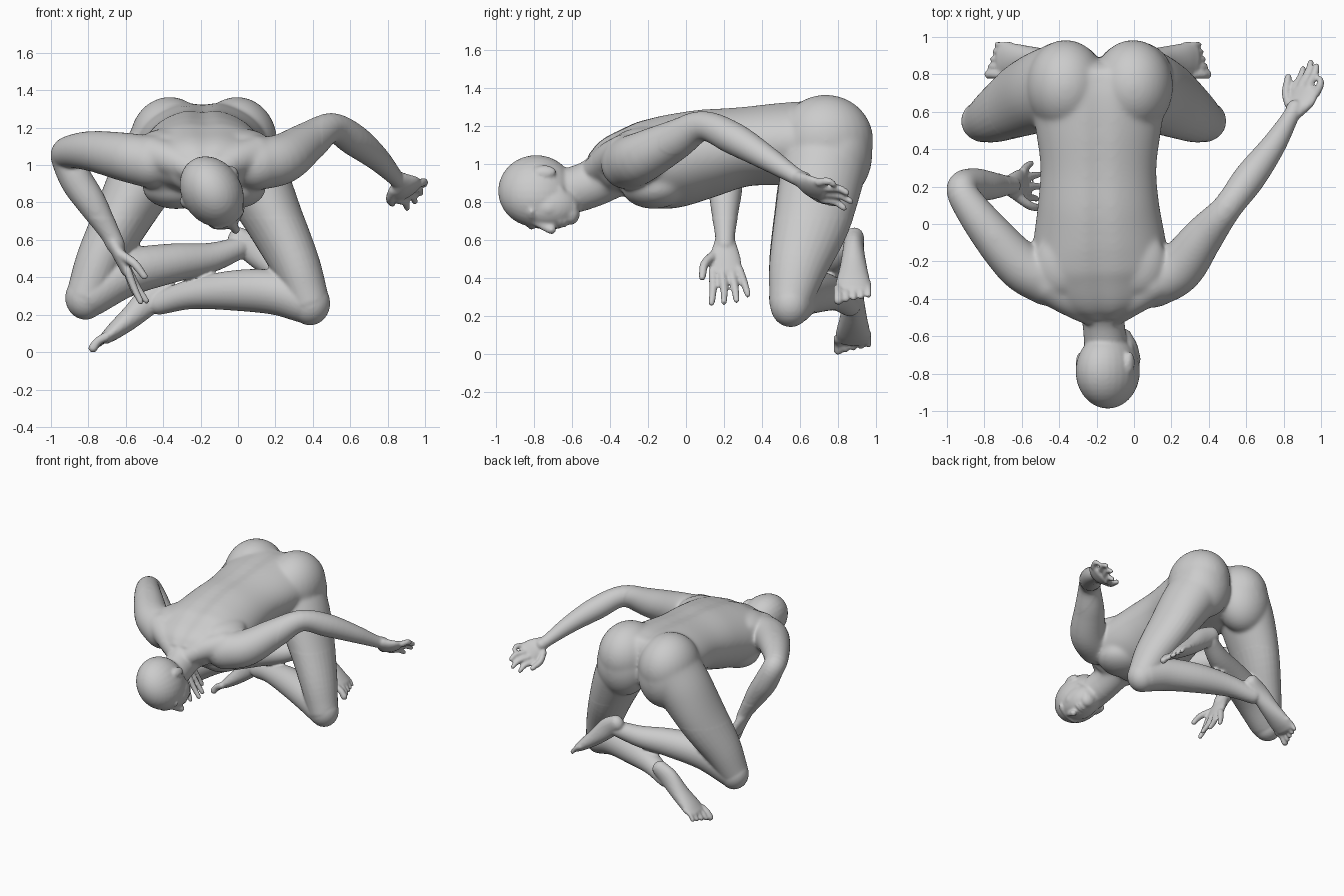
import bpy, bmesh, math
from mathutils import Vector, Matrix

bm = bmesh.new()
X, Y, Z = Vector((1, 0, 0)), Vector((0, 1, 0)), Vector((0, 0, 1))


def catmull(pts, steps):
    p = [Vector(q) for q in pts]
    p = [p[0] * 2 - p[1]] + p + [p[-1] * 2 - p[-2]]
    out = []
    for i in range(1, len(p) - 2):
        a, b, c, d = p[i - 1:i + 3]
        for s in range(steps):
            t = s / steps
            out.append(0.5 * (2 * b + (c - a) * t + (2 * a - 5 * b + 4 * c - d) * t * t
                              + (3 * b - a - 3 * c + d) * t ** 3))
    return out + [p[-2]]


def loft(pts, ref, cap=1.0, groove=0.0, steps=5, n=28):
    """Elliptical tube through (x, y, z, ra, rb) with rounded ends; ra lies along ref."""
    pts = [tuple(q) if len(q) == 5 else (*q, q[3]) for q in pts]
    P = catmull([Vector(q) for q in pts], steps)
    C = [Vector(q[:3]) for q in P]
    T = [(C[min(i + 1, len(C) - 1)] - C[max(i - 1, 0)]).normalized() for i in range(len(C))]
    rows = [(C[i], T[i], P[i][3], P[i][4]) for i in range(len(C))]
    angs = [math.radians(a) for a in (22, 45, 65, 82)]
    for end, sgn in ((0, -1), (-1, 1)):
        c, t, ra, rb = C[end], T[end], P[end][3], P[end][4]
        h = min(ra, rb) * cap
        extra = [(c + t * sgn * h * math.sin(a), t, ra * math.cos(a), rb * math.cos(a)) for a in angs]
        rows = extra[::-1] + rows if sgn < 0 else rows + extra
    rings = []
    for c, t, ra, rb in rows:
        A = (ref - t * ref.dot(t)).normalized()
        B = t.cross(A)
        ring = []
        for k in range(n):
            w = 2 * math.pi * k / n
            dent = 1 - groove * math.exp(-((w - math.pi / 2) / 0.16) ** 2)
            ring.append(bm.verts.new(c + A * ra * math.cos(w) + B * rb * dent * math.sin(w)))
        rings.append(ring)
    for r0, r1 in zip(rings, rings[1:]):
        for k in range(n):
            bm.faces.new((r0[k], r0[(k + 1) % n], r1[(k + 1) % n], r1[k]))
    bm.faces.new(rings[0][::-1])
    bm.faces.new(rings[-1])


def blob(c, r, axes=(X, Y, Z)):
    rot = Matrix(axes).transposed().to_4x4()
    m = Matrix.Translation(Vector(c)) @ rot @ Matrix.Diagonal((*r, 1))
    bmesh.ops.create_uvsphere(bm, u_segments=28, v_segments=18, radius=1, matrix=m)


def fingers(roots, tips, bend, r=0.021):
    for a, b in zip(roots, tips):
        a, b = Vector(a), Vector(b)
        mid = (a + b) / 2 + Vector(bend)
        loft([(*a, r * 1.1), (*mid, r), (*b, r * 0.8)], Vector((0.3, 0.2, 0.9)), n=12, steps=3)


# torso with spine groove
loft([(-.19, .80, 1.13, .34, .20), (-.19, .68, 1.125, .36, .22), (-.19, .5, 1.115, .335, .22),
      (-.19, .3, 1.10, .31, .213), (-.19, .1, 1.065, .325, .238), (-.185, -.1, 1.02, .355, .25),
      (-.18, -.25, 1.01, .365, .223), (-.175, -.36, 1.0, .31, .17), (-.17, -.44, .96, .20, .13)],
     X, cap=.4, groove=.08, n=60)
for s in (-1, 1):
    blob((-.185 + s * .18, .735, 1.13), (.215, .25, .24))           # buttock
    blob((-.185 + s * .185, .80, 1.06), (.205, .18, .24))           # lower buttock
    blob((-.18 + s * .15, -.17, .885), (.18, .17, .115))            # chest muscle
    blob((-.18 + s * .2, -.2, 1.12), (.15, .18, .08))               # shoulder blade
    loft([(-.165 + s * .05, -.48, .97, .07), (-.18 + s * .17, -.40, 1.03, .09),
          (-.18 + s * .28, -.32, 1.06, .105)], Z)                   # neck-to-shoulder muscle

# neck
loft([(-.17, -.38, .97, .15, .14), (-.165, -.5, .90, .115, .125), (-.15, -.66, .85, .115, .12)], X)

# head, turned to its left: face, left and up axes
f, u = Vector((.53, 0, -.848)), Vector((0, -1, 0))
l = u.cross(f)
hc = Vector((-.135, -.782, .855))


def H(a, b, c):
    return hc + f * a + l * b + u * c


ax = (f, l, u)
blob(H(-.01, 0, .005), (.20, .16, .20), ax)                         # skull
blob(H(.08, 0, -.06), (.13, .122, .168), ax)                        # face
blob(H(.125, 0, -.175), (.065, .06, .05), ax)                       # chin
blob(H(.165, 0, .03), (.03, .095, .03), ax)                         # brow
loft([(*H(.185, 0, .01), .018), (*H(.22, 0, -.05), .021), (*H(.23, 0, -.075), .025)], l, n=14)  # nose
blob(H(.19, 0, -.122), (.022, .042, .012), ax)                      # upper lip
blob(H(.185, 0, -.145), (.022, .036, .012), ax)                     # lower lip
for s in (-1, 1):
    blob(H(.13, s * .07, -.06), (.05, .04, .045), ax)               # cheek
    blob(H(.157, s * .055, -.008), (.022, .026, .014), ax)          # eye
    loft([(*H(.045, s * .09, -.11), .035), (*H(.115, s * .035, -.18), .035)], u)   # jaw
    blob(H(-.035, s * .155, -.04), (.036, .022, .06), ax)           # ear


# leg: thigh, shin, foot and toes; m maps from the model's left leg to the other
def leg(side):
    def m(x, y, z, *r):
        if side > 0:
            return (x, y, z, *r)
        return (-.40 - x * 1.08, y, z + .03, *r)
    loft([m(.0, .74, 1.08, .19, .23), m(.09, .71, .92, .185, .22), m(.20, .66, .70, .155, .20),
          m(.31, .59, .47, .13, .155), m(.375, .55, .29, .11, .115)], X)
    blob(m(.385, .55, .267), (.108, .108, .118))
    shin = ([(.36, .56, .275, .115), (.2, .61, .325, .12), (-.02, .70, .335, .108),
             (-.25, .79, .315, .08), (-.42, .86, .265, .06)] if side > 0 else
            [(-.79, .55, .31, .115), (-.6, .61, .425, .124), (-.36, .70, .48, .106),
             (-.15, .79, .51, .08), (0, .865, .56, .06)])
    loft(shin, Y)

    def g(x, y, z, *r):
        return (x, y, z, *r) if side < 0 else (-.385 - x, y, z - .262, *r)
    loft([g(.0, .885, .615, .052, .062), g(.08, .88, .555, .056, .076), g(.18, .88, .46, .072, .062),
          g(.27, .878, .385, .09, .047), g(.32, .875, .345, .09, .034)], Y)
    for i in range(5):
        y, r = .80 + i * .04, (.026, .019, .018, .017, .016)[i]
        k = .011 * i
        loft([g(.32 - k, y, .35 + k * .6, r), g(.365 - k, y, .325 + k * .6, r * .9),
              g(.39 - k, y, .29 + k * .6, r)], Y, n=12)


leg(1)
leg(-1)

# left arm (raised back) and hand
loft([(.10, -.31, 1.01, .14), (.24, -.235, 1.04, .135), (.375, -.06, 1.13, .108),
      (.50, .09, 1.205, .079), (.62, .25, 1.14, .085), (.745, .42, 1.04, .066),
      (.835, .57, .945, .045), (.86, .62, .92, .045)], Z)
loft([(.865, .60, .925, .05, .036), (.895, .65, .89, .082, .036), (.915, .71, .87, .088, .03)],
     Vector((.8, 0, .55)))
fingers([(.855, .72, .82), (.895, .74, .85), (.935, .74, .88), (.975, .70, .91)],
        [(.905, .83, .775), (.945, .865, .81), (.975, .845, .855), (.995, .775, .90)], (.012, .01, .01))
fingers([(.83, .64, .87)], [(.825, .785, .80)], (-.015, -.01, -.01), .024)

# right arm (hanging) and hand
loft([(-.46, -.30, 1.02, .14), (-.61, -.22, 1.05, .13), (-.78, -.03, 1.08, .108),
      (-.905, .14, 1.075, .085), (-.915, .2, 1.035, .082), (-.86, .21, .92, .088),
      (-.78, .205, .80, .080), (-.69, .205, .65, .055), (-.655, .205, .58, .05)], Y)
loft([(-.67, .205, .60, .055, .04), (-.63, .205, .52, .08, .037), (-.595, .21, .44, .088, .03)], Y)
fingers([(-.59, .14, .44), (-.58, .19, .43), (-.585, .24, .43), (-.595, .28, .45)],
        [(-.52, .135, .275), (-.49, .20, .28), (-.505, .265, .29), (-.55, .325, .32)], (.0, .005, -.01))
fingers([(-.63, .15, .53)], [(-.50, .085, .41)], (.01, -.02, .01), .024)

# fuse everything into one skin
bmesh.ops.recalc_face_normals(bm, faces=bm.faces)
me = bpy.data.meshes.new("body")
bm.to_mesh(me)
bm.free()


def baked(mesh, add):
    ob = bpy.data.objects.new("body", mesh)
    bpy.context.collection.objects.link(ob)
    add(ob)
    dg = bpy.context.evaluated_depsgraph_get()
    out = bpy.data.meshes.new_from_object(ob.evaluated_get(dg))
    bpy.data.objects.remove(ob)
    return out


def fuse(ob):
    mod = ob.modifiers.new("fuse", 'REMESH')
    mod.mode = 'VOXEL'
    mod.voxel_size = 0.0095
    sm = ob.modifiers.new("soften", 'SMOOTH')
    sm.factor, sm.iterations = 0.5, 4


# blend the muscles of the trunk and shoulders strongly, the face lightly
def blend(ob):
    vg = ob.vertex_groups.new(name="trunk")
    for v in ob.data.vertices:
        x, y, z = v.co
        if y < -.5:
            vg.add([v.index], .12, 'REPLACE')
        elif -.8 < x < .45 and z > .72:
            vg.add([v.index], 1.0, 'REPLACE')
    sm = ob.modifiers.new("blend", 'SMOOTH')
    sm.factor, sm.iterations, sm.vertex_group = 0.5, 28, "trunk"


skin = baked(baked(me, fuse), blend)
low = min(v.co.z for v in skin.vertices)
skin.transform(Matrix.Translation((0, 0, -low)))
for p in skin.polygons:
    p.use_smooth = True
skin.name = "body"
bpy.context.collection.objects.link(bpy.data.objects.new("body", skin))
